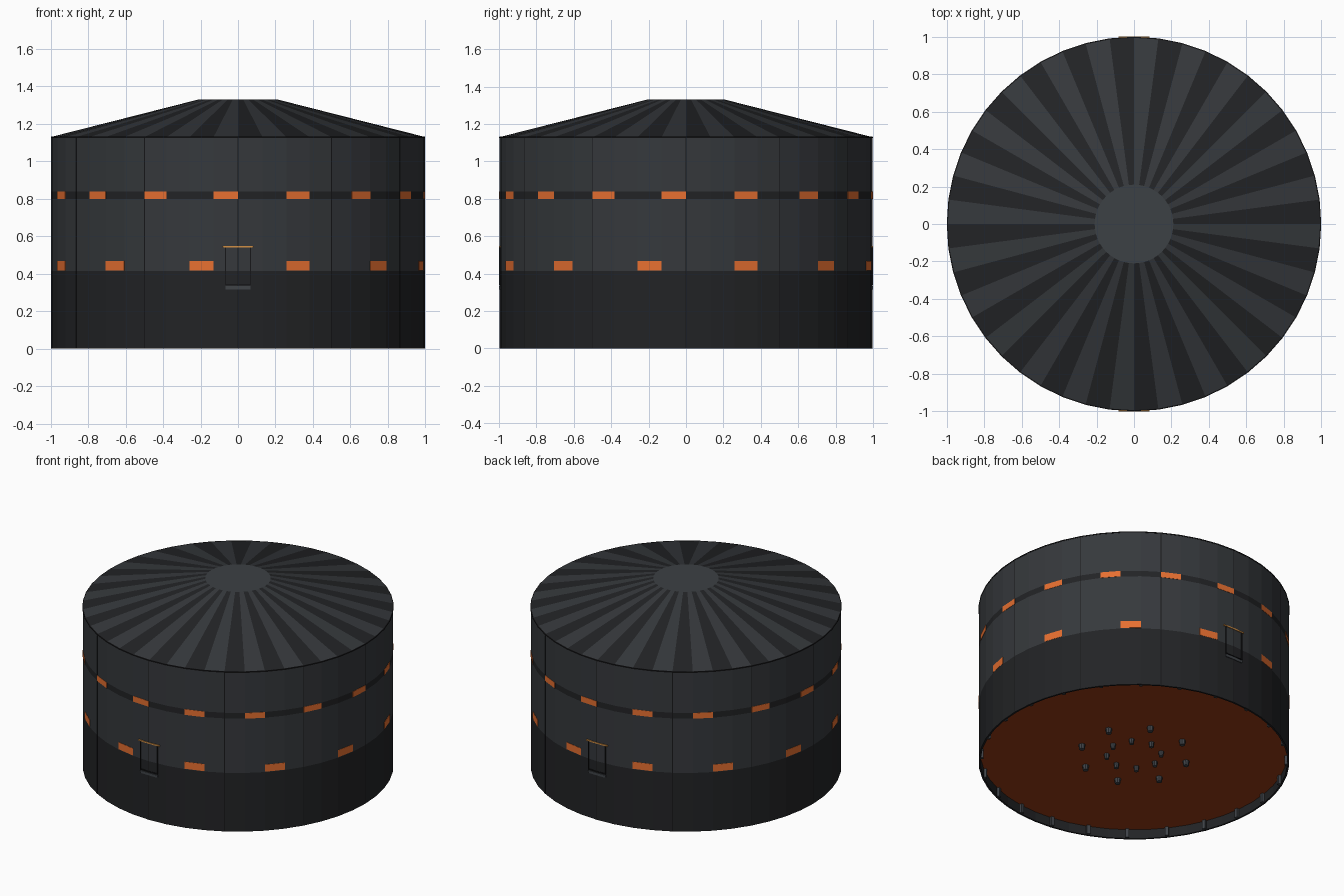
import bpy, bmesh
from math import sin, cos, pi, radians
from mathutils import Matrix

if "Cube" in bpy.data.objects:
    bpy.data.objects.remove(bpy.data.objects["Cube"])

N = 48          # sides of the shell, 7.5 degrees each
R = 0.997


def mat(name, r, g, b):
    m = bpy.data.materials.new(name)
    m.diffuse_color = (r, g, b, 1)
    m.use_nodes = True
    m.node_tree.nodes["Principled BSDF"].inputs["Base Color"].default_value = m.diffuse_color
    return m


BODY = mat("charcoal", 0.036, 0.040, 0.045)
DARK = mat("black", 0.016, 0.017, 0.019)
CAP = mat("cap_grey", 0.045, 0.052, 0.058)
SEAM = mat("seam", 0.008, 0.008, 0.009)
ORANGE = mat("orange", 0.80, 0.16, 0.03)
RUST = mat("rust", 0.32, 0.045, 0.008)
GOLD = mat("gold", 0.65, 0.28, 0.06)
STEEL = mat("steel", 0.05, 0.056, 0.064)


def finish(bm, name, mats):
    me = bpy.data.meshes.new(name)
    bm.to_mesh(me)
    bm.free()
    for m in mats:
        me.materials.append(m)
    ob = bpy.data.objects.new(name, me)
    bpy.context.collection.objects.link(ob)
    return ob


def pt(r, k, z):
    """Point at radius r, k segments to the right of the front (-y)."""
    a = radians(-90 + 360 / N * k)
    return (r * cos(a), r * sin(a), z)


def add_box(bm, r, deg, z, radial, width, height):
    """Box at radius r facing outward, deg measured from the front."""
    m = (Matrix.Rotation(radians(deg - 90), 4, 'Z') @ Matrix.Translation((r, 0, z))
         @ Matrix.Diagonal((radial, width, height, 1)))
    bmesh.ops.create_cube(bm, size=1, matrix=m)


def lathe(name, prof, pick, mats, cap_first=None, cap_last=None):
    """Revolve (r, z) points; pick(row, segment) gives the material index."""
    bm = bmesh.new()
    rings = [[bm.verts.new(pt(r, k, z)) for k in range(N)] for r, z in prof]
    for i in range(len(rings) - 1):
        a, b = rings[i], rings[i + 1]
        for k in range(N):
            j = (k + 1) % N
            bm.faces.new((a[k], a[j], b[j], b[k])).material_index = pick(i, k)
    if cap_first is not None:
        bm.faces.new(rings[0][::-1]).material_index = cap_first
    if cap_last is not None:
        bm.faces.new(rings[-1]).material_index = cap_last
    return finish(bm, name, mats)


# Shell: recessed floor, skirt lip, dark lower wall, window bands, pleated roof
profile = [(0.985, 0.065), (0.985, 0.0), (R, 0.0), (R, 0.415), (R, 0.80),
           (R, 0.84), (R, 1.13), (0.21, 1.33)]
rows = [1, 1, 1, 0, 1, 0]
lathe("tank_shell", profile,
      lambda i, k: rows[i] if i < 6 else (1 if k % 2 == 0 else 0),
      [BODY, DARK, CAP, RUST], cap_first=3, cap_last=2)

# Thin eave line
lathe("eave_trim", [(R, 1.124), (R + 0.002, 1.124), (R + 0.002, 1.131), (R - 0.004, 1.133)],
      lambda i, k: 0, [SEAM])


# Orange window panels, slightly proud of the wall
def windows(name, first, step, z0, z1):
    bm = bmesh.new()
    ri, ro = R - 0.004, R + 0.002
    for k in range(first, first + N, step):
        v = [bm.verts.new(pt(r, q, z)) for r in (ri, ro)
             for q, z in ((k, z0), (k + 1, z0), (k + 1, z1), (k, z1))]
        bm.faces.new(v[4:])
        for i in range(4):
            j = (i + 1) % 4
            bm.faces.new((v[i], v[j], v[4 + j], v[4 + i]))
    finish(bm, name, [ORANGE])


windows("upper_windows", -1, 3, 0.80, 0.84)
windows("lower_windows", -2, 4, 0.418, 0.468)

# Vertical panel seams
bm = bmesh.new()
for i in range(12):
    add_box(bm, R - 0.001, i * 30, 0.565, 0.004, 0.004, 1.125)
finish(bm, "panel_seams", [SEAM])

# Hatches on front and back: thin frame, gold lintel, grey sill
for side, deg in (("front", 0), ("back", 180)):
    s = -1 if deg == 0 else 1
    for part, m, boxes in (
            ("frame", SEAM, [(-0.066, 0.44, 0.005, 0.20), (0.066, 0.44, 0.005, 0.20),
                             (0, 0.342, 0.137, 0.005)]),
            ("lintel", GOLD, [(0, 0.544, 0.165, 0.009)]),
            ("sill", STEEL, [(0, 0.325, 0.136, 0.018)])):
        bm = bmesh.new()
        for x, z, w, h in boxes:
            bmesh.ops.create_cube(bm, size=1, matrix=Matrix.Translation((x, s * 0.994, z))
                                  @ Matrix.Diagonal((w, 0.012, h, 1)))
        finish(bm, f"{side}_hatch_{part}", [m])

# Clips around the inside of the skirt
bm = bmesh.new()
for i in range(24):
    add_box(bm, 0.978, i * 15 + 7.5, 0.034, 0.022, 0.022, 0.064)
finish(bm, "skirt_clips", [STEEL])


# Bolts hanging under the floor in two circles
def bolts(name, ring_r, offset, size):
    bm = bmesh.new()
    for i in range(8):
        a = radians(45 * i + offset)
        bmesh.ops.create_cone(bm, cap_ends=True, segments=8, radius1=size * 0.8, radius2=size,
                              depth=0.035, matrix=Matrix.Translation(
                                  (ring_r * cos(a), ring_r * sin(a), 0.048)))
    finish(bm, name, [STEEL])


bolts("outer_bolts", 0.35, 22.5, 0.022)
bolts("inner_bolts", 0.175, 0, 0.018)
